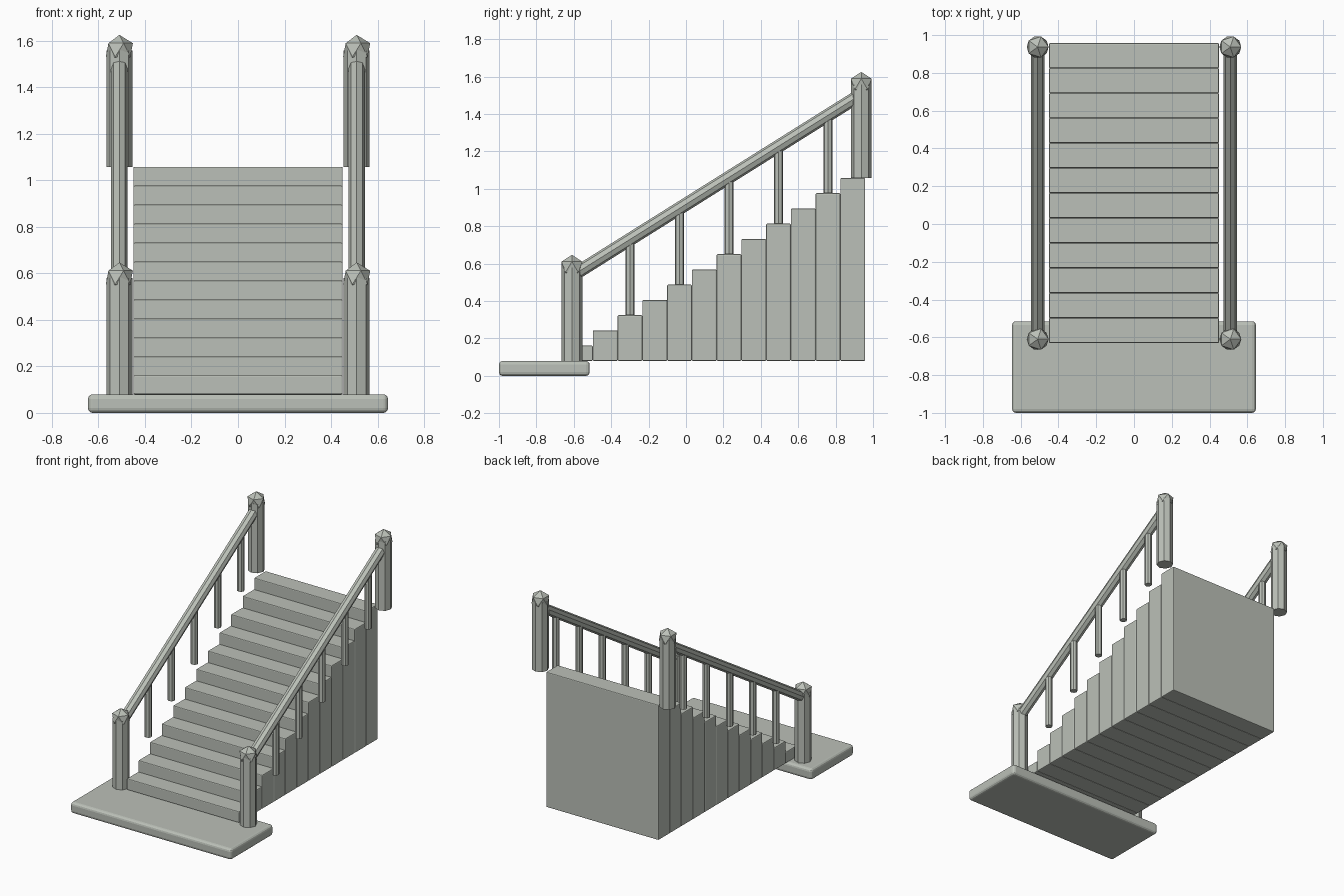
import bpy, math
from mathutils import Vector

if "Cube" in bpy.data.objects:
    bpy.data.objects.remove(bpy.data.objects["Cube"])

stone = bpy.data.materials.new("grey stone")
stone.diffuse_color = (0.50, 0.53, 0.48, 1)
stone.use_nodes = True
stone.node_tree.nodes["Principled BSDF"].inputs["Base Color"].default_value = stone.diffuse_color

STEPS, TREAD, RISE = 12, 0.1323, 0.0815
FRONT, GROUND = -0.63, 0.08
RAIL_X = 0.51


def finish(name):
    ob = bpy.context.object
    ob.name = name
    ob.data.materials.append(stone)
    return ob


def box(name, lo, hi, bevel, segments):
    lo, hi = Vector(lo), Vector(hi)
    bpy.ops.mesh.primitive_cube_add(size=1, location=(lo + hi) / 2)
    ob = finish(name)
    ob.scale = hi - lo
    bpy.ops.object.transform_apply(location=False, rotation=False, scale=True)
    mod = ob.modifiers.new("bevel", 'BEVEL')
    mod.width, mod.segments = bevel, segments
    return ob


def rod(name, a, b, radius, sides=8):
    a, b = Vector(a), Vector(b)
    bpy.ops.mesh.primitive_cylinder_add(vertices=sides, radius=radius,
                                        depth=(b - a).length, location=(a + b) / 2)
    ob = finish(name)
    ob.rotation_euler = (b - a).to_track_quat('Z', 'Y').to_euler()
    return ob


def rail_height(y):
    return 0.535 + (y + 0.61) * 0.627


# landing slab
box("landing_slab", (-0.645, -1.0, 0), (0.645, -0.515, GROUND), 0.02, 3)

# solid steps, each reaching down to the landing level
for i in range(STEPS):
    y = FRONT + i * TREAD
    box(f"step_{i + 1}", (-0.45, y, GROUND),
        (0.45, y + TREAD, GROUND + (i + 1) * RISE), 0.006, 2)

# railings on both sides
for side, x in (("left", -RAIL_X), ("right", RAIL_X)):
    for end, y, z in (("lower", -0.61, GROUND), ("upper", 0.937, 1.058)):
        rod(f"{side}_{end}_post", (x, y, z), (x, y, z + 0.5), 0.056)
        bpy.ops.mesh.primitive_ico_sphere_add(subdivisions=1, radius=0.065,
                                              location=(x, y, z + 0.502))
        finish(f"{side}_{end}_post_cap")
    rod(f"{side}_handrail", (x, -0.61, rail_height(-0.61)),
        (x, 0.937, rail_height(0.937)), 0.035)
    # balusters on every second step
    for i in range(2, STEPS - 1, 2):
        y = FRONT + (i + 0.5) * TREAD
        rod(f"{side}_baluster_{i // 2}", (x, y, GROUND + (i + 1) * RISE),
            (x, y, rail_height(y)), 0.025)
